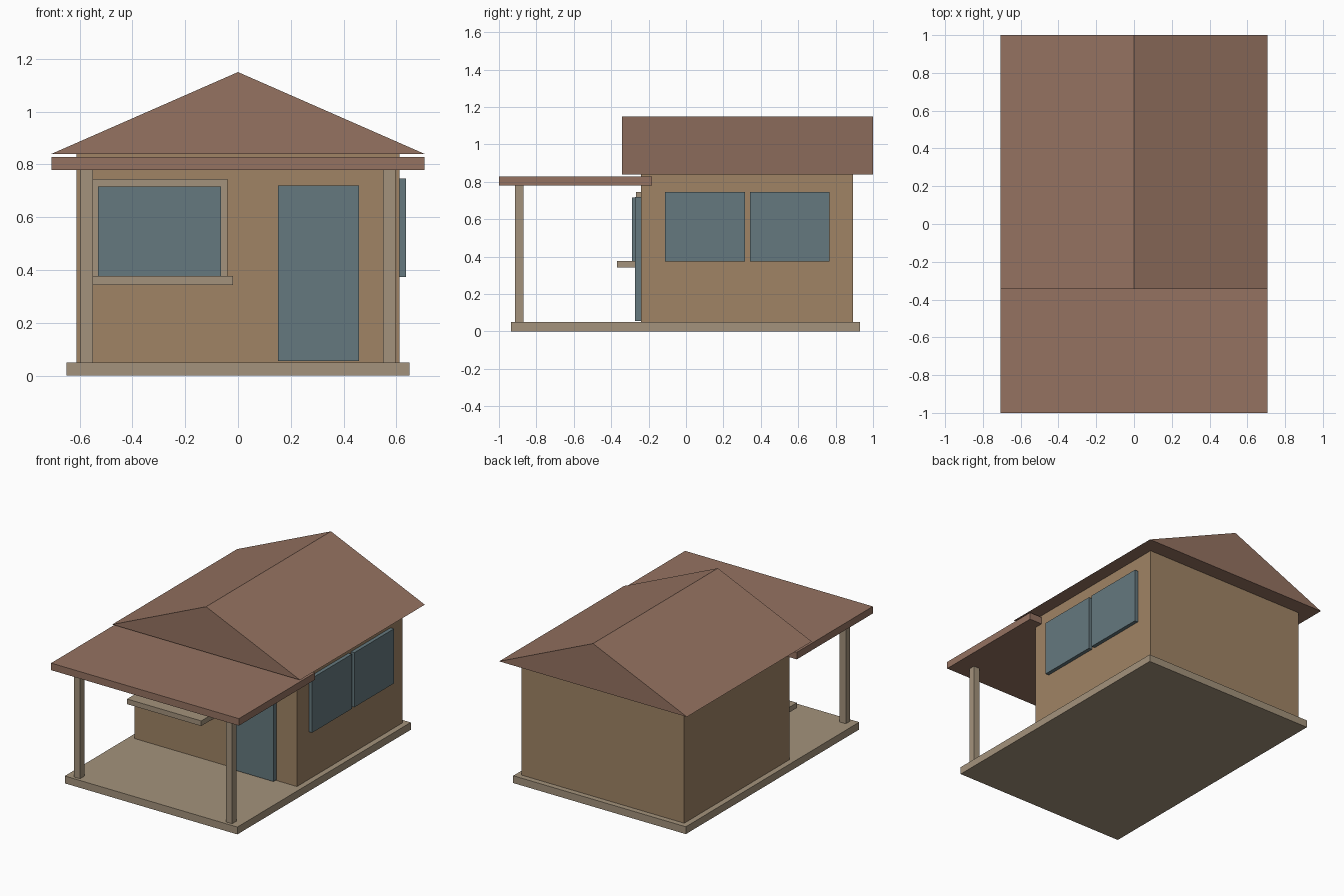
import bpy

if "Cube" in bpy.data.objects:
    bpy.data.objects.remove(bpy.data.objects["Cube"])


def material(name, r, g, b):
    m = bpy.data.materials.new(name)
    m.diffuse_color = (r, g, b, 1)
    m.use_nodes = True
    m.node_tree.nodes["Principled BSDF"].inputs["Base Color"].default_value = m.diffuse_color
    return m


WALL = material("tan_wall", 0.35, 0.23, 0.13)
ROOF = material("brown_roof", 0.30, 0.17, 0.12)
TRIM = material("pale_timber", 0.37, 0.29, 0.20)
GLASS = material("blue_glass", 0.13, 0.19, 0.21)


def mesh(name, verts, faces, mat):
    me = bpy.data.meshes.new(name)
    me.from_pydata(verts, [], faces)
    me.materials.append(mat)
    ob = bpy.data.objects.new(name, me)
    bpy.context.collection.objects.link(ob)
    return ob


def box(name, xs, ys, zs, mat):
    verts = [(x, y, z) for x in xs for y in ys for z in zs]
    faces = [(0, 1, 3, 2), (4, 6, 7, 5), (0, 4, 5, 1),
             (2, 3, 7, 6), (0, 2, 6, 4), (1, 5, 7, 3)]
    return mesh(name, verts, faces, mat)


# Floor slab and house body
box("floor_slab", (-0.65, 0.65), (-0.935, 0.93), (0, 0.05), TRIM)
box("house_body", (-0.612, 0.612), (-0.24, 0.893), (0.05, 0.84), WALL)

# Gable roof, closed underneath
profile = [(-0.707, 0.84), (0.707, 0.84), (0, 1.15)]
mesh("gable_roof", [(x, y, z) for y in (-0.343, 1.0) for x, z in profile],
     [(0, 1, 2), (3, 5, 4), (0, 3, 4, 1), (1, 4, 5, 2), (2, 5, 3, 0)], ROOF)

# Flat porch roof on two posts
box("porch_roof", (-0.707, 0.707), (-1.0, -0.182), (0.78, 0.828), ROOF)
for side, x in (("left", -0.573), ("right", 0.573)):
    box(f"{side}_porch_post", (x - 0.023, x + 0.023), (-0.914, -0.868), (0.05, 0.78), TRIM)

# Front window with frame and deep sill
box("front_window_frame", (-0.553, -0.04), (-0.267, -0.235), (0.345, 0.745), TRIM)
box("front_window_glass", (-0.53, -0.064), (-0.289, -0.25), (0.375, 0.717), GLASS)
box("front_window_sill", (-0.576, -0.018), (-0.37, -0.24), (0.343, 0.378), TRIM)

# Front door
box("front_door", (0.152, 0.458), (-0.272, -0.235), (0.055, 0.72), GLASS)

# Pair of windows on the right wall
for i, y in enumerate((-0.112, 0.341)):
    box(f"side_window_{i + 1}", (0.608, 0.637), (y, y + 0.427), (0.374, 0.746), GLASS)
